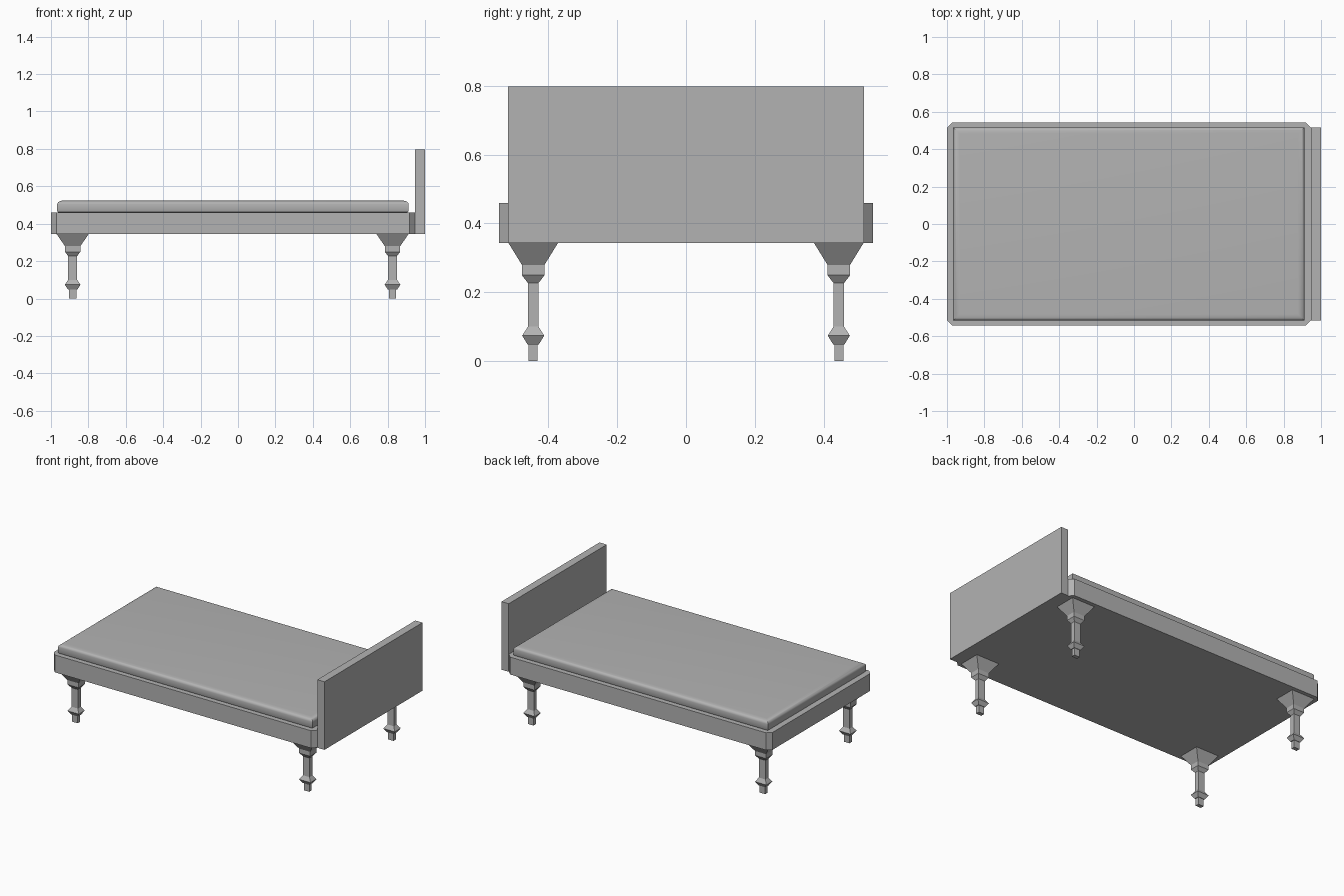
import bpy, bmesh, math

if "Cube" in bpy.data.objects:
    bpy.data.objects.remove(bpy.data.objects["Cube"])

# Dark grey for every part
grey = bpy.data.materials.new("dark_grey")
grey.diffuse_color = (0.45, 0.45, 0.45, 1.0)
grey.use_nodes = True
grey.node_tree.nodes["Principled BSDF"].inputs["Base Color"].default_value = grey.diffuse_color


def make_object(name, bm):
    bmesh.ops.recalc_face_normals(bm, faces=bm.faces)
    mesh = bpy.data.meshes.new(name)
    bm.to_mesh(mesh)
    bm.free()
    mesh.materials.append(grey)
    obj = bpy.data.objects.new(name, mesh)
    bpy.context.collection.objects.link(obj)
    return obj


def loft(name, rings):
    """Join matching rings of points and cap both ends."""
    bm = bmesh.new()
    loops = [[bm.verts.new(p) for p in ring] for ring in rings]
    n = len(loops[0])
    for a, b in zip(loops, loops[1:]):
        for i in range(n):
            j = (i + 1) % n
            bm.faces.new((a[i], a[j], b[j], b[i]))
    bm.faces.new(loops[0])
    bm.faces.new(loops[-1])
    return make_object(name, bm)


def rect(x0, x1, y0, y1, z):
    return [(x0, y0, z), (x1, y0, z), (x1, y1, z), (x0, y1, z)]


# Bed frame with chamfered corners
X0, X1, Y, C = -1.0, 0.947, 0.543, 0.029
outline = [(X0 + C, -Y), (X1 - C, -Y), (X1, -Y + C), (X1, Y - C),
           (X1 - C, Y), (X0 + C, Y), (X0, Y - C), (X0, -Y + C)]
loft("bed_frame", [[(x, y, z) for x, y in outline] for z in (0.344, 0.46)])

# Headboard
loft("headboard", [rect(0.947, 1.0, -0.517, 0.517, z) for z in (0.344, 0.798)])

# Mattress with softly rounded upper and lower rims
R, r, steps = 0.035, 0.02, 5
profile = [(0.012, 0.459), (0.004, 0.462), (0.0, 0.470)]
for i in range(steps + 1):
    a = math.pi / 2 * i / steps
    profile.append((R * (1 - math.cos(a)), 0.504 + r * math.sin(a)))
mattress = loft("mattress", [rect(-0.967 + d, 0.912 - d, -0.517 + d, 0.517 - d, z)
                             for d, z in profile])
bpy.context.view_layer.objects.active = mattress
mattress.select_set(True)
bpy.ops.object.shade_smooth_by_angle(angle=math.radians(40))

# Turned-style rectangular legs: half width, half depth, height
leg_profile = [(0.020, 0.013, 0.0), (0.020, 0.013, 0.048), (0.025, 0.016, 0.048),
               (0.042, 0.032, 0.074), (0.024, 0.0155, 0.10),
               (0.024, 0.0155, 0.227), (0.041, 0.033, 0.25),
               (0.041, 0.033, 0.28), (0.086, 0.073, 0.345)]
for end, cx in (("foot", -0.884), ("head", 0.826)):
    for side, cy in (("front", -0.444), ("back", 0.444)):
        loft(f"{end}_{side}_leg",
             [rect(cx - w, cx + w, cy - d, cy + d, z) for w, d, z in leg_profile])
